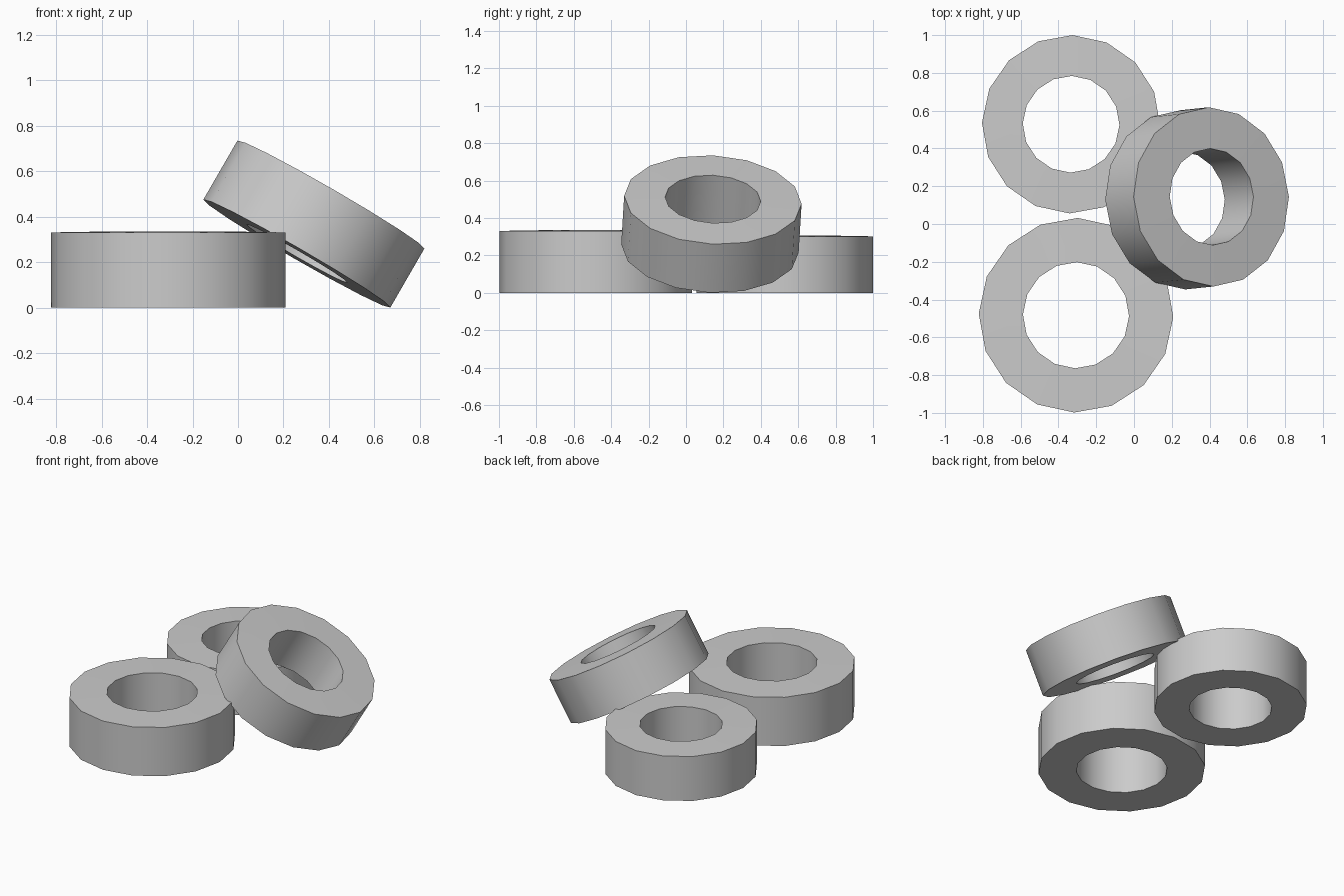
import bpy
import bmesh
from math import radians, cos, sin, tau
from mathutils import Euler

if "Cube" in bpy.data.objects:
    bpy.data.objects.remove(bpy.data.objects["Cube"], do_unlink=True)

SIDES = 16

steel = bpy.data.materials.new("plain grey")
steel.use_nodes = True
grey = (0.6, 0.6, 0.6, 1)
steel.diffuse_color = grey
steel.node_tree.nodes["Principled BSDF"].inputs["Base Color"].default_value = grey


def make_ring(name, outer, inner, height, location, rotation=(0, 0, 0), crown=0.004):
    """Thick ring standing on its own origin, with a slightly raised inner rim."""
    bm = bmesh.new()
    profile = [(outer, 0), (outer, height - crown), (inner, height), (inner, 0)]
    loops = [[bm.verts.new((r * cos(tau * i / SIDES), r * sin(tau * i / SIDES), z))
              for i in range(SIDES)] for r, z in profile]
    for k, lower in enumerate(loops):
        upper = loops[(k + 1) % len(loops)]
        for i in range(SIDES):
            j = (i + 1) % SIDES
            bm.faces.new((lower[i], lower[j], upper[j], upper[i]))
    bmesh.ops.recalc_face_normals(bm, faces=bm.faces)
    mesh = bpy.data.meshes.new(name)
    bm.to_mesh(mesh)
    bm.free()
    mesh.materials.append(steel)
    ring = bpy.data.objects.new(name, mesh)
    bpy.context.collection.objects.link(ring)
    ring.location = location
    ring.rotation_euler = Euler([radians(a) for a in rotation])
    # Smooth walls, crisp rims
    bpy.ops.object.select_all(action="DESELECT")
    ring.select_set(True)
    bpy.context.view_layer.objects.active = ring
    bpy.ops.object.shade_smooth_by_angle(angle=radians(30))
    return ring


# Two rings lying flat, and a third leaning on them
make_ring("front_ring", 0.515, 0.281, 0.335, (-0.307, -0.483, 0), (0, 0, -1))
make_ring("back_ring", 0.472, 0.256, 0.306, (-0.333, 0.528, 0), (0, 0, -1))
make_ring("leaning_ring", 0.475, 0.256, 0.304, (0.259, 0.128, 0.238), (-3, 30, 0))
